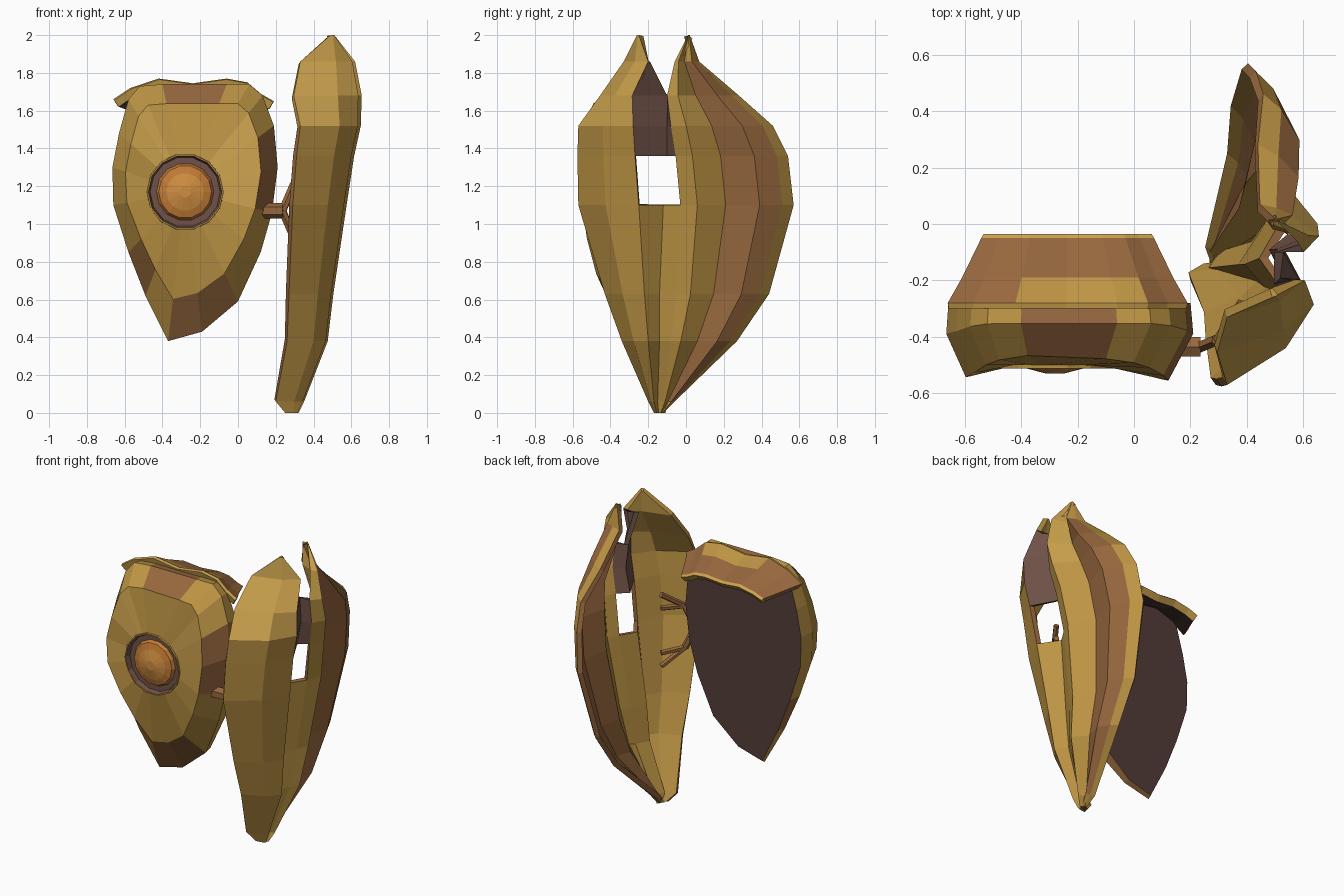
import bpy, bmesh
from math import cos, sin, pi, atan2
from mathutils import Vector

if "Cube" in bpy.data.objects:
    bpy.data.objects.remove(bpy.data.objects["Cube"], do_unlink=True)


def material(name, r, g, b):
    mat = bpy.data.materials.new(name)
    mat.use_nodes = True
    mat.diffuse_color = (r, g, b, 1)
    mat.node_tree.nodes["Principled BSDF"].inputs["Base Color"].default_value = (r, g, b, 1)
    return mat


light_gold = material("light gold", .6, .36, .075)
gold = material("old gold", .51, .297, .058)
brown = material("bronze brown", .31, .138, .048)
orange = material("orange gem", .62, .27, .05)
deep_orange = material("deep orange", .54, .195, .036)
plum = material("plum brown", .16, .083, .063)
umber = material("dark umber", .085, .046, .041)
LIGHT, GOLD, BROWN, ORANGE, DEEP, PLUM, UMBER = range(7)
PALETTE = (light_gold, gold, brown, orange, deep_orange, plum, umber)


def finish(bm, name, closed=False):
    """Turn a bmesh into a flat shaded object with the shared palette."""
    bmesh.ops.remove_doubles(bm, verts=bm.verts, dist=0.0005)
    if closed:
        bmesh.ops.recalc_face_normals(bm, faces=bm.faces)
    mesh = bpy.data.meshes.new(name)
    bm.to_mesh(mesh)
    bm.free()
    for mat in PALETTE:
        mesh.materials.append(mat)
    obj = bpy.data.objects.new(name, mesh)
    bpy.context.collection.objects.link(obj)
    return obj


def loft(bm, rows, rule, wrap=False):
    """Skin rows of points; rule(row, column) gives a colour, or None for a gap."""
    grid = [[bm.verts.new(p) for p in row] for row in rows]
    count = len(grid[0])
    for r in range(len(grid) - 1):
        for c in range(count if wrap else count - 1):
            d = (c + 1) % count
            colour = rule(r, c)
            if colour is not None:
                quad = (grid[r][c], grid[r][d], grid[r + 1][d], grid[r + 1][c])
                bm.faces.new(quad).material_index = colour
    return grid


def solidify(obj, thickness, inner, rim):
    mod = obj.modifiers.new("thickness", "SOLIDIFY")
    mod.thickness = thickness
    mod.offset = -1
    mod.material_offset = inner
    mod.material_offset_rim = rim


# Folded wing panel: height, inner x, outer x, then y of front edge,
# front ridge, valley, rear ridge and rear edge
levels = [
    (0, .25, .32, -.17, -.155, -.145, -.135, -.12),
    (.06, .2, .35, -.2, -.17, -.15, -.12, -.06),
    (.38, .26, .475, -.34, -.2, -.14, -.08, .27),
    (.63, .27, .505, -.43, -.22, -.14, -.05, .44),
    (1.1, .29, .575, -.57, -.25, -.12, -.03, .57),
    (1.36, .31, .615, -.575, -.27, -.1, -.055, .54),
    (1.52, .33, .65, -.57, -.28, -.1, -.08, .46),
    (1.68, .295, .655, -.455, -.285, -.1, -.1, .28),
    (1.86, .33, .62, -.33, -.2, -.19, -.06, .07),
    (2, .49, .51, -.26, -.25, -.25, .01, .02),
]


def panel_row(z, xi, xo, front, ridge, valley, rear, back):
    def mix(a, b, t):
        return a + (b - a) * t
    folds = [(front, 0), (mix(front, ridge, .45), .65), (ridge, .95), (valley, .65),
             (rear, .85), (mix(rear, back, .15), 1), (mix(rear, back, .4), .66),
             (mix(rear, back, .7), .8), (mix(rear, back, .9), .6), (back, .4)]
    return [(mix(xi, xo, f), y, z) for y, f in folds]


def panel_colour(r, c):
    if c in (2, 3):                      # the web between the two blades
        if r == 4 or r > 7 or (r > 6 and c == 3):
            return None
        return PLUM if r > 4 else GOLD
    if c in (6, 7) and 0 < r < 8:
        return BROWN
    return LIGHT if r > 5 and c in (0, 1, 4, 5) else GOLD


bm = bmesh.new()
loft(bm, [panel_row(*level) for level in levels], panel_colour)
wing = finish(bm, "folded_wing_panel")
solidify(wing, .032, 0, 1)

# Shield body: outline scaled in towards the boss, curving back at top and bottom
centre = Vector((-.28, 1.17))
outline = [Vector(p) for p in (
    (-.37, .38), (-.19, .43), (0, .59), (.12, .85), (.18, 1.06), (.21, 1.3), (.19, 1.52),
    (.13, 1.68), (.06, 1.74), (-.06, 1.74), (-.4, 1.74), (-.52, 1.73), (-.58, 1.66),
    (-.63, 1.48), (-.665, 1.3), (-.66, 1.1), (-.58, .85), (-.49, .62))]


def shield_ring(scale, y, curve=0, bulge=0, taper=0):
    ring = []
    for p in outline:
        offset = p - centre
        q = centre + offset * (scale + taper * min(0, offset.y))
        depth = y + curve * (q.y - 1.2) ** 2 - bulge * abs(q.x - centre.x)
        ring.append((q.x, depth, q.y))
    return ring


def circle_ring(radius, y):
    angles = [atan2(p.y - centre.y, p.x - centre.x) for p in outline]
    return [(centre.x + radius * cos(a), y, centre.y + radius * sin(a)) for a in angles]


def shield_colour(r, c):
    if r < 2:
        return BROWN if c in (0, 1, 4, 5, 9, 16) else GOLD
    return LIGHT if c in (4, 5, 6, 11, 12, 14) else GOLD


bm = bmesh.new()
rings = loft(bm, [shield_ring(.98, -.28), shield_ring(1, -.39, .13),
                  shield_ring(.82, -.5, .25, .14, .13), circle_ring(.2, -.5)],
             shield_colour, wrap=True)
bm.faces.new(rings[0]).material_index = UMBER
finish(bm, "shield_body", closed=True)

# Round boss with a gem, turned about the y axis
profile = [(.205, -.48), (.203, -.512), (.195, -.512), (.185, -.478), (.155, -.475),
           (.14, -.5), (.1, -.512), (.03, -.53)]
bands = (GOLD, GOLD, PLUM, PLUM, DEEP, DEEP, ORANGE)
SIDES = 14
bm = bmesh.new()
turned = [[(centre.x + r * cos(2 * pi * i / SIDES), y, centre.y + r * sin(2 * pi * i / SIDES))
           for i in range(SIDES)] for r, y in profile]
rings = loft(bm, turned, lambda r, c: bands[r], wrap=True)
bm.faces.new(rings[-1]).material_index = ORANGE
bm.faces.new(rings[0]).material_index = PLUM
finish(bm, "boss_and_gem", closed=True)

# Collar reaching back from the top of the shield
crest = [(-.66, 1.66), (-.57, 1.72), (-.42, 1.77), (-.24, 1.745),
         (-.06, 1.77), (.05, 1.75), (.12, 1.69), (.19, 1.65)]


def collar_row(y, squeeze, drop, flatten):
    return [(-.235 + (x + .235) * squeeze, y, 1.7 + (z - 1.7) * flatten - drop)
            for x, z in crest]


def collar_colour(r, c):
    if r in (0, 3):
        return LIGHT
    return GOLD if r == 1 and 1 < c < 5 else BROWN


bm = bmesh.new()
loft(bm, [collar_row(-.3, .99, .005, 1), collar_row(-.28, 1, 0, 1),
          collar_row(-.19, .88, .03, .75), collar_row(-.05, .72, .065, .45),
          collar_row(-.035, .7, .075, .4)], collar_colour)
collar = finish(bm, "sloping_collar")
solidify(collar, .045, 6, 0)


# Forked bracket joining the shield to the wing panel
def bar(name, start, end, radius):
    start, end = Vector(start), Vector(end)
    axis = end - start
    bpy.ops.mesh.primitive_cylinder_add(vertices=6, radius=radius, depth=axis.length,
                                        location=(start + end) / 2)
    obj = bpy.context.object
    obj.rotation_euler = axis.to_track_quat("Z", "Y").to_euler()
    obj.name = name
    obj.data.materials.append(brown)


fork = (.235, -.435, 1.07)
bar("bracket_stem", (.12, -.435, 1.07), fork, .04)
for level, side in (("upper", 1), ("lower", -1)):
    knuckle = (.295, -.41, 1.07 + side * .14)
    bar(f"bracket_{level}_arm", fork, knuckle, .022)
    for finger, reach in (("outer", .24), ("inner", .15)):
        bar(f"bracket_{level}_{finger}_finger", knuckle, (.38, -.28, 1.07 + side * reach), .018)
